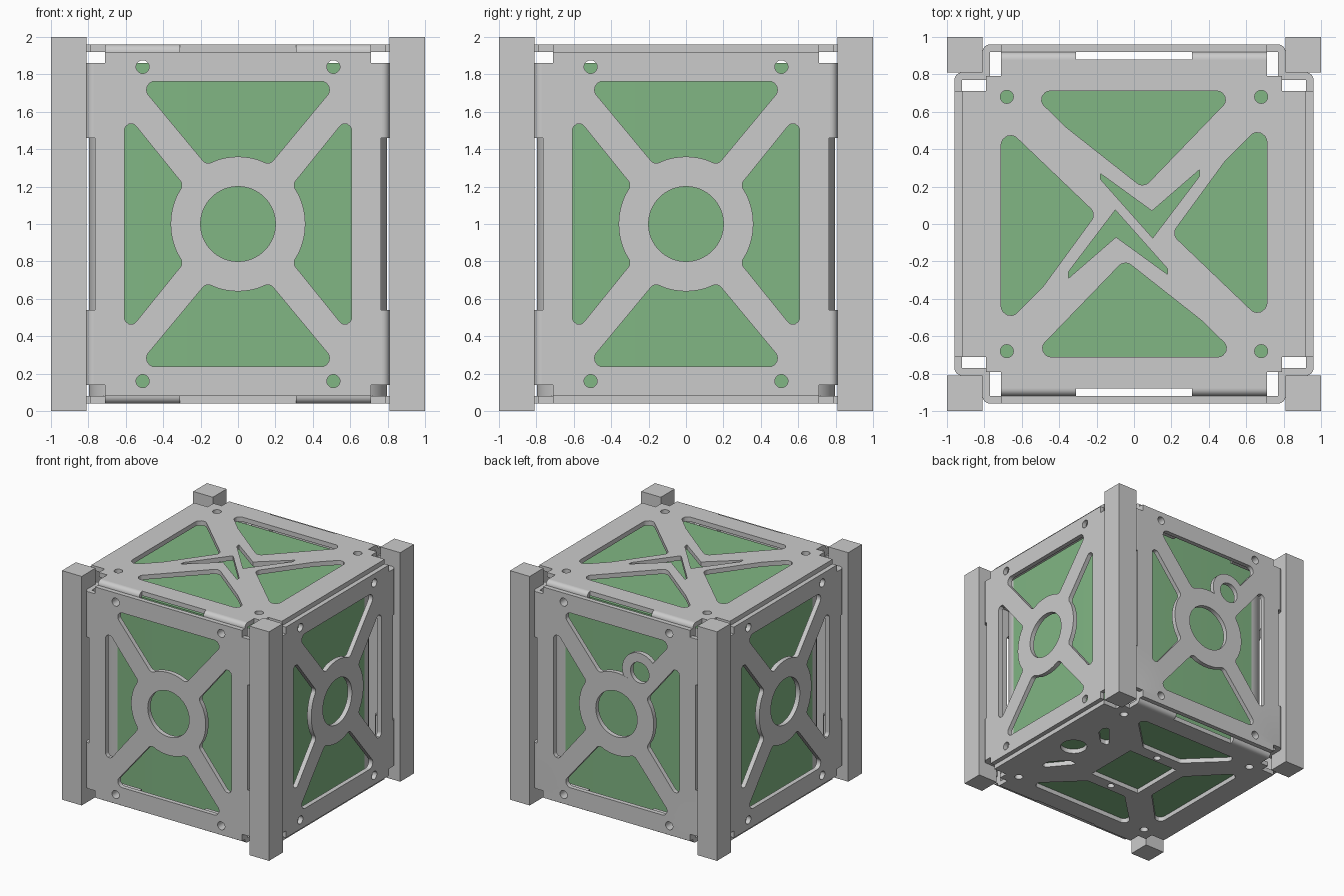
import bpy, bmesh
from math import sin, cos, tan, pi, radians
from mathutils import Matrix, Vector

if "Cube" in bpy.data.objects:
    bpy.data.objects.remove(bpy.data.objects["Cube"])

# local (u, v, w) -> upright panel facing -y, and extrusion along x
UPRIGHT = Matrix.Rotation(pi / 2, 4, 'X')
ALONG_X = Matrix(((0, 0, 1, 0), (1, 0, 0, 0), (0, 1, 0, 0), (0, 0, 0, 1)))
FLAT = Matrix.Identity(4)


def fillet(points, n=8):
    """Outline from (x, y[, radius]) corners."""
    out = []
    for i, p in enumerate(points):
        c = Vector(p[:2])
        if len(p) < 3:
            out.append(c)
            continue
        d0 = (Vector(points[i - 1][:2]) - c).normalized()
        d1 = (Vector(points[(i + 1) % len(points)][:2]) - c).normalized()
        half = d0.angle(d1) / 2
        a, b = c + d0 * p[2] / tan(half), c + d1 * p[2] / tan(half)
        mid = c + (d0 + d1).normalized() * p[2] / sin(half)
        va, vb = a - mid, b - mid
        for k in range(n + 1):
            v = va.lerp(vb, k / n).normalized() * p[2]
            out.append(mid + v)
    return out


def arc(cx, cy, r, a0, a1, n):
    return [(cx + r * cos(radians(a0 + (a1 - a0) * k / n)),
             cy + r * sin(radians(a0 + (a1 - a0) * k / n))) for k in range(n + 1)]


def circle(cx, cy, r, n=40):
    return arc(cx, cy, r, 0, 360, n)[:-1]


def rect(x0, x1, y0, y1):
    return [(x0, y0), (x1, y0), (x1, y1), (x0, y1)]


def turned(points):
    return [(-p[0], -p[1]) + tuple(p[2:]) for p in points]


def add_slab(bm, loops, lo, hi, matrix):
    """Filled outline with holes, extruded from lo to hi."""
    cu = bpy.data.curves.new("tmp", 'CURVE')
    cu.dimensions, cu.fill_mode, cu.extrude = '2D', 'BOTH', (hi - lo) / 2
    for loop in loops:
        sp = cu.splines.new('POLY')
        sp.points.add(len(loop) - 1)
        for pt, p in zip(sp.points, loop):
            pt.co = (p[0], p[1], 0, 1)
        sp.use_cyclic_u = True
    ob = bpy.data.objects.new("tmp", cu)
    me = bpy.data.meshes.new_from_object(ob)
    part = bmesh.new()
    part.from_mesh(me)
    bmesh.ops.remove_doubles(part, verts=part.verts, dist=1e-5)
    part.transform(matrix @ Matrix.Translation((0, 0, (lo + hi) / 2)))
    bmesh.ops.recalc_face_normals(part, faces=part.faces)
    part.to_mesh(me)
    part.free()
    bm.from_mesh(me)
    bpy.data.objects.remove(ob)
    bpy.data.meshes.remove(me)


def make(name, slabs, matrix=FLAT):
    bm = bmesh.new()
    for s in slabs:
        add_slab(bm, *s)
    bm.transform(matrix)
    me = bpy.data.meshes.new(name)
    bm.to_mesh(me)
    bm.free()
    ob = bpy.data.objects.new(name, me)
    bpy.context.collection.objects.link(ob)
    return ob


# Corner rails
for sx, sy, name in ((-1, -1, "front_left"), (1, -1, "front_right"),
                     (-1, 1, "back_left"), (1, 1, "back_right")):
    x, y = sorted((sx * .81, sx)), sorted((sy * .81, sy))
    make("rail_" + name, [([rect(*x, *y)], 0, 2, FLAT)])

# Side panel openings, around the ring centre
MID = 1.0
side = [(-.607, .60, .035), (-.292, .21, .04), *arc(0, 0, .36, 154, 206, 14),
        (-.292, -.21, .04), (-.607, -.60, .035)]
upper = [(.54, .763, .045), (-.54, .763, .045), (-.17, .317, .04),
         *arc(0, 0, .36, 108, 72, 12), (.17, .317, .04)]
openings = [[(p[0], p[1] + MID) for p in fillet(h)]
            for h in (side, turned(side), upper, turned(upper))]
openings.append(circle(0, MID, .2, 64))
openings += [circle(u, v, .035, 24) for u in (-.51, .51) for v in (.16, 1.84)]


def side_panel(name, turn):
    outline = [(-.71, .08), (.71, .08), (.71, .14), (.77, .14), (.77, .54), (.765, .54),
               (.765, 1.46), (.77, 1.46), (.77, 1.86), (.71, 1.86), (.71, 1.92)]
    outline += [(-x, z) for x, z in outline[:1:-1]]
    slabs = [([outline] + openings, .92, .96, UPRIGHT)]
    # bent edge flanges
    for sx in (-1, 1):
        bend = [(.77, -.79), (.81, -.79), *arc(.77, -.92, .04, 0, -90, 8)]
        bend = [(sx * x, y) for x, y in bend]
        for z0, z1 in ((.14, .54), (1.46, 1.86)):
            slabs.append(([bend], z0, z1, FLAT))
    return make(name, slabs, Matrix.Rotation(turn, 4, 'Z'))


side_panel("front_panel", 0)
side_panel("right_panel", pi / 2)
side_panel("left_panel", -pi / 2)
back = side_panel("back_panel", pi)

# Extra port with a boss on the back panel
turn_back = Matrix.Rotation(pi, 4, 'Z')
boss = make("port_boss", [([circle(.225, 1.42, .17)], .9205, .9595, UPRIGHT)], turn_back)
bore = make("port_bore", [([circle(.225, 1.42, .09)], .85, 1.05, UPRIGHT)], turn_back)
for tool, op in ((boss, 'UNION'), (bore, 'DIFFERENCE')):
    mod = back.modifiers.new(op.lower(), 'BOOLEAN')
    mod.operation, mod.object, mod.solver = op, tool, 'EXACT'
    mod.use_self = True
    bpy.context.view_layer.objects.active = back
    bpy.ops.object.modifier_apply(modifier=mod.name)
    bpy.data.objects.remove(tool)


def end_plate(name, holes, flip):
    half = [(.92, -.71), (.92, .71), (.79, .71), (.79, .79), (.71, .79), (.71, .88),
            (-.71, .88), (-.71, .79), (-.79, .79), (-.79, .71)]
    outline = half + turned(half)
    corner = [circle(x, y, .035, 24) for x in (-.68, .68) for y in (-.68, .68)]
    slabs = [([outline] + holes + corner, .92, .96, FLAT)]
    # bent screw tabs behind the front and back panels
    for sy in (-1, 1):
        for x0, x1 in ((-.71, -.31), (.31, .71)):
            bend = [(.88, .92), *arc(.88, .92, .04, 0, 90, 8)]
            slabs.append(([[(sy * y, z) for y, z in bend]], x0, x1, ALONG_X))
            tab = [rect(x0, x1, .77, .92), circle((x0 + x1) / 2, .84, .035, 24)]
            lo, hi = sorted((-sy * .88, -sy * .92))
            slabs.append((tab, lo, hi, UPRIGHT))
    ob = make(name, slabs, Matrix.Translation((0, 0, 1)) @ Matrix.Scale(flip, 4, (0, 0, 1)))
    if flip < 0:
        ob.data.flip_normals()


# Top plate: skewed openings and a split four-armed slot, two-fold symmetric
tri_a = [(.55, .71, .045), (-.56, .71, .045), (-.36, .515), (.05, .192, .05)]
tri_b = [(-.71, .54, .05), (-.202, .054, .05), (-.49, -.34), (-.71, -.56, .05)]
star = [(-.18, .27), (.096, .07), (.35, .29), (.35, .255), (.1, -.075), (-.18, .24)]
end_plate("top_plate", [fillet(h) for t in (tri_a, tri_b, star) for h in (t, turned(t))], 1)

# Bottom plate: square window, three trapezoids, a round port and small openings
trap = [(.56, .71, .045), (-.56, .71, .045), (-.2, .36, .04), (.2, .36, .04)]
west = [(-y, x) + tuple(r) for x, y, *r in trap]
small = [(.44, .2, .02), (.53, .2, .03), (.65, .32, .04), (.68, .49, .03)]
below = [fillet(t) for t in (trap, turned(trap), west, small,
                             [(x, -y, r) for x, y, r in small])]
below += [circle(0, y, .03, 20) for y in (-.3, .3)]
end_plate("bottom_plate", below + [rect(-.25, .25, -.25, .25), circle(.655, 0, .11)], -1)

# Inner core seen through the openings: green faces, grey rounded edges
h, r = .797, .19
core = make("inner_core", [([fillet([(-h, -h, r), (h, -h, r), (h, h, r), (-h, h, r)], 12)],
                            .081, 1.86, FLAT)])
green = bpy.data.materials.new("green")
green.diffuse_color = (.22, .47, .23, 1)
green.use_nodes = True
green.node_tree.nodes["Principled BSDF"].inputs["Base Color"].default_value = green.diffuse_color
core.data.materials.append(None)
core.data.materials.append(green)
for f in core.data.polygons:
    f.material_index = int(max(abs(c) for c in f.normal) > .9999)

for ob in bpy.context.collection.objects:
    ob.select_set(True)
    bpy.context.view_layer.objects.active = ob
bpy.ops.object.shade_smooth_by_angle(angle=radians(30))
